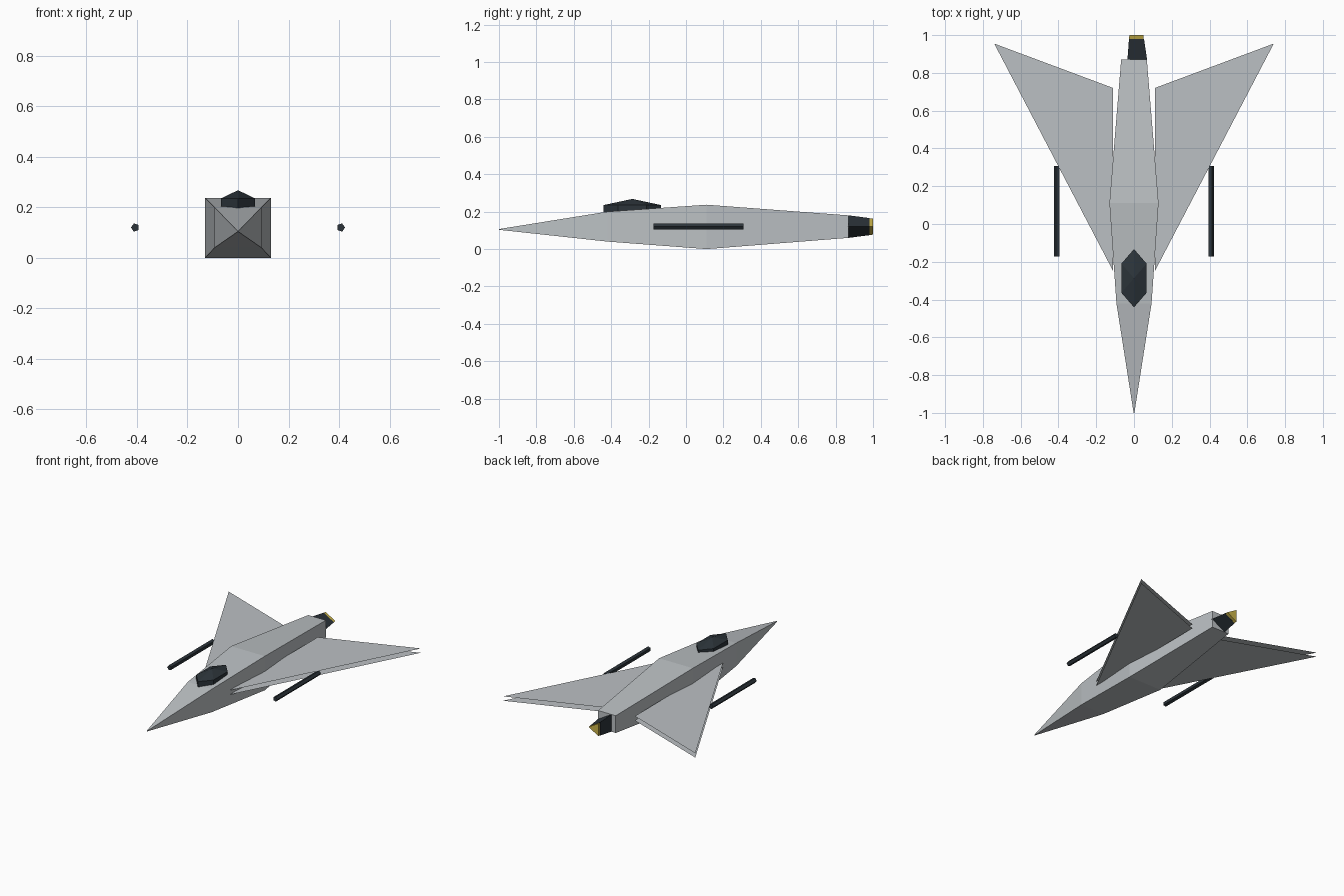
import bpy, bmesh
from math import cos, sin, tau
from mathutils import Matrix

cube = bpy.data.objects.get("Cube")
if cube:
    bpy.data.objects.remove(cube, do_unlink=True)


def material(name, rgb):
    mat = bpy.data.materials.new(name)
    mat.use_nodes = True
    mat.diffuse_color = (*rgb, 1)
    mat.node_tree.nodes["Principled BSDF"].inputs["Base Color"].default_value = (*rgb, 1)
    return mat


grey = material("hull grey", (0.50, 0.53, 0.55))
dark = material("dark slate", (0.025, 0.034, 0.042))
gold = material("exhaust gold", (0.60, 0.46, 0.07))


def add_object(name, bm, mat, outward=True):
    if outward:
        bmesh.ops.recalc_face_normals(bm, faces=bm.faces)
    mesh = bpy.data.meshes.new(name)
    bm.to_mesh(mesh)
    bm.free()
    mesh.materials.append(mat)
    obj = bpy.data.objects.new(name, mesh)
    bpy.context.collection.objects.link(obj)
    return obj


def loft(name, rings, mat):
    """Skin a row of equal-sized point rings and cap both ends."""
    bm = bmesh.new()
    loops = [[bm.verts.new(p) for p in ring] for ring in rings]
    n = len(loops[0])
    for a, b in zip(loops, loops[1:]):
        for i in range(n):
            j = (i + 1) % n
            bm.faces.new((a[i], a[j], b[j], b[i]))
    bm.faces.new(loops[0])
    bm.faces.new(loops[-1])
    return add_object(name, bm, mat)


def box_ring(y, half, low, high):
    return [(-half, y, low), (half, y, low), (half, y, high), (-half, y, high)]


def round_ring(x, y, z, radius, sides, side=1):
    return [(x + side * radius * cos(tau * i / sides), y, z + radius * sin(tau * i / sides))
            for i in range(sides)]


# Fuselage: square sections tapering to the nose and tail
loft("fuselage", [box_ring(-1, 0.002, 0.103, 0.107),
                  box_ring(-0.42, 0.093, 0.04, 0.20),
                  box_ring(0.11, 0.13, 0, 0.237),
                  box_ring(0.87, 0.068, 0.06, 0.18)], grey)

# Canopy: squashed six-sided dome sunk into the hull
bm = bmesh.new()
bmesh.ops.create_uvsphere(bm, u_segments=6, v_segments=3, radius=1)
bm.transform(Matrix.Translation((0, -0.287, 0.202)) @ Matrix.Diagonal((0.089, 0.178, 0.066, 1)))
add_object("canopy", bm, dark)

# Engine: three-sided nozzle with a glowing tip
loft("engine_nozzle", [round_ring(0, 0.865, 0.12, 0.07, 3),
                       round_ring(0, 0.98, 0.12, 0.053, 3)], dark)
loft("engine_glow", [round_ring(0, 0.95, 0.12, 0.052, 3),
                     round_ring(0, 1.0, 0.12, 0.05, 3)], gold)

for label, side in (("left", 1), ("right", -1)):
    # Wing: swept triangle made of an upper and a lower skin, open at the edges
    bm = bmesh.new()
    corners = [(0.11, -0.25), (0.74, 0.955), (0.11, 0.72)]
    face = bm.faces.new([bm.verts.new((side * x, y, 0.116)) for x, y in corners])
    face.normal_update()
    if face.normal.z < 0:
        face.normal_flip()
    wing = add_object(label + "_wing", bm, grey, outward=False)
    skin = wing.modifiers.new("two skins", 'SOLIDIFY')
    skin.thickness = 0.03
    skin.offset = 0
    skin.use_rim = False

    # Gun barrel: five-sided rod beside the leading edge
    loft(label + "_gun", [round_ring(side * 0.407, y, 0.12, 0.017, 5, side)
                          for y in (-0.173, 0.307)], dark)
